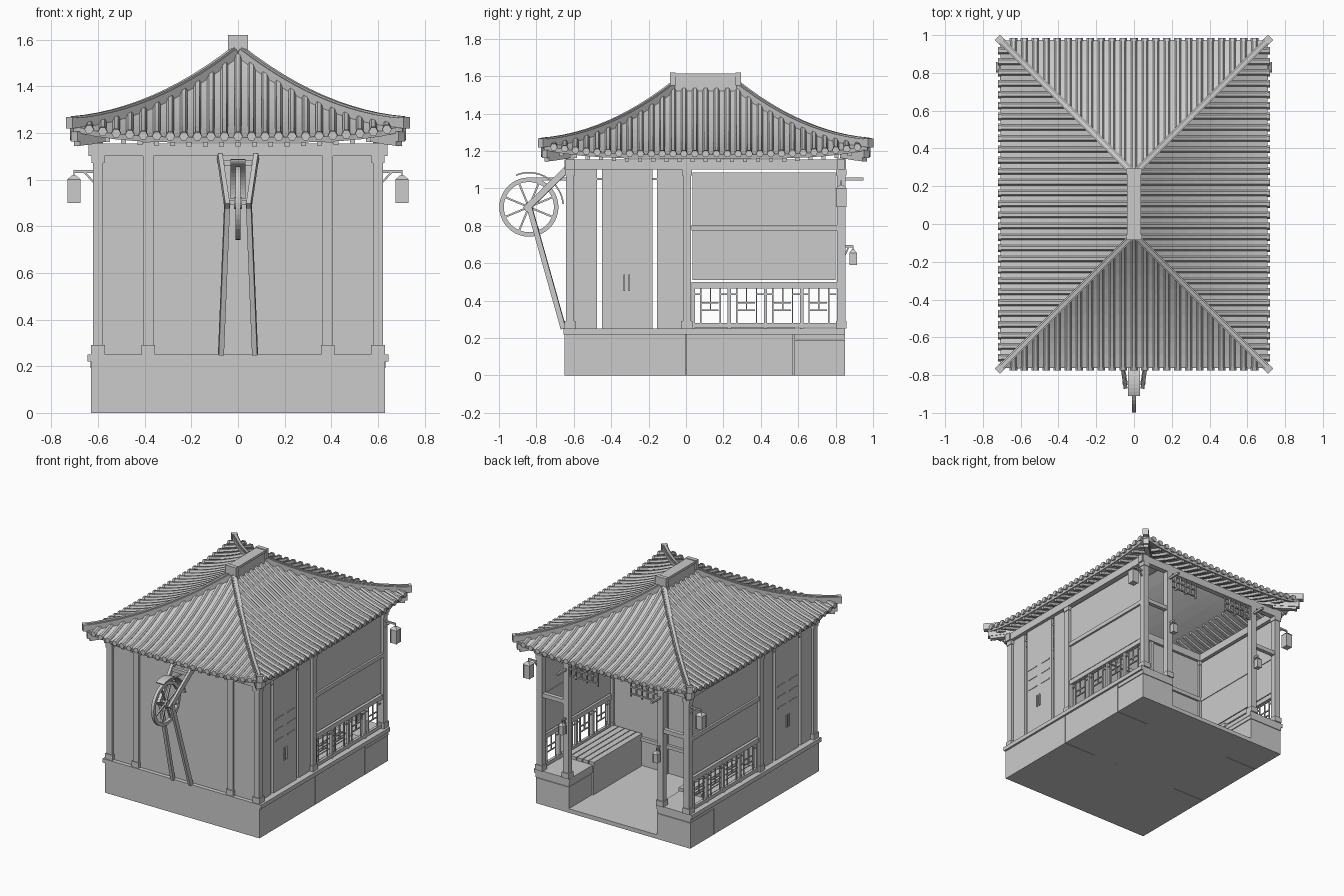
import bpy, bmesh
from math import sin, cos, pi, radians
from mathutils import Vector as V

if "Cube" in bpy.data.objects:
    bpy.data.objects.remove(bpy.data.objects["Cube"])

CY, HX, HY = 0.105, 0.69, 0.85          # roof centre and half sizes at the eaves


def finish(bm, name, mirror=False):
    bmesh.ops.recalc_face_normals(bm, faces=bm.faces)
    me = bpy.data.meshes.new(name)
    bm.to_mesh(me)
    bm.free()
    ob = bpy.data.objects.new(name, me)
    bpy.context.collection.objects.link(ob)
    if mirror:
        ob.modifiers.new("mirror", 'MIRROR').use_mirror_merge = False
    return ob


def loft(bm, rings, closed=False):
    rs = [[bm.verts.new(p) for p in r] for r in rings]
    n = len(rs[0])
    for i in range(len(rs) - (0 if closed else 1)):
        a, b = rs[i], rs[(i + 1) % len(rs)]
        for k in range(n):
            bm.faces.new((a[k], a[(k + 1) % n], b[(k + 1) % n], b[k]))
    if not closed:
        bm.faces.new(rs[0])
        bm.faces.new(rs[-1])


def rect(c, s, u, w, h):
    return [c + s * (w / 2 * i) + u * (h / 2 * j) for i, j in ((-1, -1), (1, -1), (1, 1), (-1, 1))]


def part(name, boxes=(), bars=(), cones=(), mirror=False):
    """boxes: x0 x1 y0 y1 z0 z1; bars: p q w h; cones: x y z0 z1 half0 half1 (square)"""
    bm = bmesh.new()
    X, Y = V((1, 0, 0)), V((0, 1, 0))
    for x0, x1, y0, y1, z0, z1 in boxes:
        loft(bm, [rect(V(((x0 + x1) / 2, (y0 + y1) / 2, z)), X, Y, x1 - x0, y1 - y0) for z in (z0, z1)])
    for p, q, w, h in bars:
        p, q = V(p), V(q)
        d = (q - p).normalized()
        s = d.cross(V((0, 0, 1)))
        s = s.normalized() if s.length > 1e-4 else X
        loft(bm, [rect(c, s, s.cross(d), w, h) for c in (p, q)])
    for x, y, z0, z1, a, b in cones:
        loft(bm, [rect(V((x, y, z)), X, Y, 2 * r, 2 * r) for z, r in ((z0, a), (z1, b))])
    return finish(bm, name, mirror)


# ---- base, sunken porch floor and trim
part("base_front", [(-.63, .63, -.65, 0, 0, .22)])
part("base_side", [(.36, .63, .004, .573, 0, .22), (.36, .63, .577, .85, 0, .188),
                   (.358, .632, .577, .85, .192, .22)], mirror=True)
part("porch_floor", [(-.36, .36, 0, .85, 0, .03)])
part("base_trim", [(-.645, .645, -.655, -.58, .22, .25), (-.58, .58, -.58, .03, .22, .245)])
part("base_trim_side", [(.585, .645, -.58, .85, .22, .25), (.355, .585, .58, .85, .22, .25)], mirror=True)

# ---- columns with square feet
cols = [(.6, -.62), (.385, -.62), (.6, .005), (.6, .83), (.385, .83)]
part("columns", [(x - .022, x + .022, y - .022, y + .022, .25, 1.16) for x, y in cols] +
     [(x - .029, x + .029, y - .029, y + .029, .25, .29) for x, y in cols] +
     [(x - .027, x + .027, y - .027, y + .027, 1.07, 1.1) for x, y in cols if x > .5], mirror=True)

# ---- beams
part("top_beams", [(-.64, .64, -.645, -.595, 1.1, 1.155), (-.64, .64, .81, .85, 1.1, 1.155),
                   (-.6, .6, -.02, .03, 1.1, 1.155)])
part("side_beams", [(.58, .63, -.65, .855, 1.1, 1.155), (.585, .62, .03, .81, .775, .805),
                    (.4, .58, .815, .845, .79, .82)], mirror=True)
part("beam_ends", bars=[((.385, .84, 1.05), (.385, .95, 1.05), .015, .015),
                        ((.59, -.5, 1.05), (.59, -.14, 1.05), .012, .012)], mirror=True)

# ---- walls
part("front_wall", [(-.6, .6, -.625, -.605, .25, 1.1)])
part("partition_wall", [(-.6, .6, -.01, .01, .03, 1.1)])
part("partition_frame", [(-.16, -.135, .01, .025, .03, 1.1), (.135, .16, .01, .025, .03, 1.1),
                         (-.58, .58, .01, .025, .78, .81)])
part("side_wall", [(.585, .603, -.6, -.476, .25, 1.1), (.585, .603, -.155, -.01, .25, 1.1),
                   (.59, .606, .035, .8, .805, 1.085), (.59, .606, .035, .8, .51, .775)], mirror=True)
part("side_door", [(.585, .605, -.449, -.18, .25, 1.1)], mirror=True)
part("door_fittings", [(.6, .615, y, y + .008, .45, .54) for y in (-.335, -.308)] +
     [(.6, .609, y, y + .09, z, z + .008) for y in (-.43, -.29) for z in (.62, .7, .78)], mirror=True)

# ---- lattice railing
rail = [(.585, .615, .03, .81, .465, .5), (.59, .61, .03, .81, .255, .28)]
for i in range(4):
    a = .03 + i * .193
    m = a + .1
    rail += [(.59, .61, a, a + .018, .25, .5)]
    rail += [(.597, .605, m - .045, m + .045, z, z + .007) for z in (.345, .385)]
    rail += [(.597, .605, y, y + .007, z0, z1) for y, z0, z1 in
             ((m - .055, .28, .465), (m + .05, .28, .465), (m - .003, .345, .465))]
    rail += [(.597, .605, a, m - .05, .43, .437), (.597, .605, m + .05, a + .193, .43, .437)]
part("lattice_railing", rail, mirror=True)

# ---- slatted bench on the plinth
part("bench", [(.345 + i * .048, .387 + i * .048, .02, .58, .245, .272) for i in range(5)] +
     [(.35, .365, .02, .578, .03, .245)], mirror=True)

# ---- hanging fretwork under the back beam
part("fretwork", [(.13, .365, .825, .837, z, z + .009) for z in (1.0, 1.05)] +
     [(x, x + .009, .825, .837, .985 + .02 * (i % 2), 1.1)
      for i, x in enumerate((.13, .175, .22, .265, .31, .356))], mirror=True)


# ---- lanterns
def lantern(name, x, y, z, r, h, arm):
    part(name, [(x - r, x + r, y - r, y + r, z - h, z)] +
         [(x + i * r - .003, x + i * r + .003, y + j * r - .003, y + j * r + .003, z - h, z)
          for i in (-1, 1) for j in (-1, 1)],
         [(arm, (x, y, z + .035), .01, .012), ((x, y, z), (x, y, z + .04), .006, .006),
          ((arm[0], arm[1], z - .01), ((x + arm[0]) / 2, (y + arm[1]) / 2, z + .035), .008, .008)],
         [(x, y, z, z + .018, r * 1.2, r * .35)], True)


lantern("corner_lantern", .703, .83, 1.0, .024, .1, (.62, .83, 1.035))
lantern("porch_lantern", .385, .893, .655, .017, .065, (.385, .85, .69))


# ---- roof surface: side 0/1 = front/back, 2/3 = left/right
def surf(side, u, v, dz=0.0):
    half = (HX if side < 2 else HY) - v
    t = v / HX
    s = min(1, abs(u) / max(half, 1e-5))
    z = 1.185 + .355 * (.45 * t + .55 * t * t) + .045 * s ** 4 * (1 - t) ** 2 + dz
    k = 1 if side % 2 else -1
    return V((u, CY + k * (HY - v), z)) if side < 2 else V((k * (HX - v), CY + u, z))


bm = bmesh.new()
NU, NV = 16, 10
for side in range(4):
    g = []
    for j in range(NV + 1):
        v = -.015 + (HX + .015) * j / NV
        half = (HX if side < 2 else HY) - v
        g.append([bm.verts.new(surf(side, half * (2 * i / NU - 1), v, -.012)) for i in range(NU + 1)])
    for j in range(NV):
        for i in range(NU):
            bm.faces.new((g[j][i], g[j][i + 1], g[j + 1][i + 1], g[j + 1][i]))
bmesh.ops.remove_doubles(bm, verts=bm.verts, dist=1e-4)
roof = finish(bm, "roof_shell")
sol = roof.modifiers.new("thickness", 'SOLIDIFY')
sol.thickness, sol.offset = .024, 0

# ---- tile rolls with end caps, and rafters under the eaves
tiles, rafters = bmesh.new(), bmesh.new()
UP = V((0, 0, 1))


def roll(side, u, v0, v1, r, n):
    ax = V((1, 0, 0)) if side < 2 else V((0, 1, 0))
    loft(tiles, [[surf(side, u, v0 + (v1 - v0) * j / n, .006) + ax * (r * cos(k * pi / 3)) +
                  UP * (r * sin(k * pi / 3)) for k in range(6)] for j in range(n + 1)])


for side in range(4):
    half, cnt = (HX, 11) if side < 2 else (HY, 14)
    ax = V((1, 0, 0)) if side < 2 else V((0, 1, 0))
    for i in range(-cnt, cnt + 1):
        u = i * .058
        roll(side, u, -.022, max(.02, min(HX, half - abs(u)) - .005), .016, 9)
        roll(side, u, -.031, -.014, .02, 1)
    for i in range(-cnt + 3, cnt - 2):
        u = i * .07
        if abs(u) < half - .07:
            v1 = min(.26, half - abs(u))
            loft(rafters, [rect(surf(side, u, v1 * j / 3, -.032), ax, UP, .022, .022) for j in range(4)])
finish(tiles, "roof_tiles")
finish(rafters, "rafters")

# ---- hip ridges with end blocks, and hip rafters at the corners
for side in (0, 1):
    k = 1 if side else -1
    bm = bmesh.new()
    sd = V((1, -k, 0)).normalized()

    def hip(v0, v1, w, h, dz, n):
        loft(bm, [rect(surf(side, HX - v, v, dz), sd, UP, w, h)
                  for v in (v0 + (v1 - v0) * j / n for j in range(n + 1))])
    hip(-.02, .675, .034, .042, .014, 12)
    hip(-.02, .675, .02, .014, .036, 12)
    hip(-.033, -.012, .04, .048, .016, 1)
    hip(-.012, .25, .04, .042, -.045, 5)
    hip(.0, .12, .034, .025, -.073, 2)
    finish(bm, "hip_ridge_" + ("back" if side else "front"), True)

# ---- main ridge
part("main_ridge", [(-.03, .03, -.06, .27, 1.52, 1.6), (-.038, .038, -.065, .275, 1.598, 1.615),
                    (-.042, .042, -.085, -.055, 1.55, 1.62), (-.042, .042, .265, .295, 1.55, 1.62)])

# ---- pulley wheel on the front
WC = V((0, -.84, .9))


def ring(bm, r0, r1, hx, a0, a1, n, closed):
    out = []
    for i in range(n + (0 if closed else 1)):
        a = radians(a0 + (a1 - a0) * i / n)
        d = V((0, cos(a), sin(a)))
        out.append(rect(WC + d * ((r0 + r1) / 2), V((1, 0, 0)), d, 2 * hx, r1 - r0))
    loft(bm, out, closed)


bm = bmesh.new()
ring(bm, .134, .158, .011, 0, 360, 40, True)
ring(bm, .008, .026, .018, 0, 360, 16, True)
finish(bm, "wheel_rim")
part("wheel_spokes", bars=[(WC + V((0, cos(a), sin(a))) * .02, WC + V((0, cos(a), sin(a))) * .14, .012, .01)
                           for a in (i * pi / 4 + pi / 8 for i in range(8))])
bm = bmesh.new()
ring(bm, .18, .188, .032, 112, 5, 16, False)
finish(bm, "wheel_guard")
part("wheel_supports", bars=[((.073, -.655, .25), (.046, -.84, .91), .022, .028),
                             ((.078, -.64, 1.1), (.046, -.86, .885), .02, .034)], mirror=True)
part("wheel_axle", bars=[((-.06, -.84, .9), (.06, -.84, .9), .02, .02),
                         ((0, -.84, 1.05), (0, -.6, 1.05), .014, .014),
                         ((-.07, -.67, 1.07), (.07, -.67, 1.07), .025, .025)])
